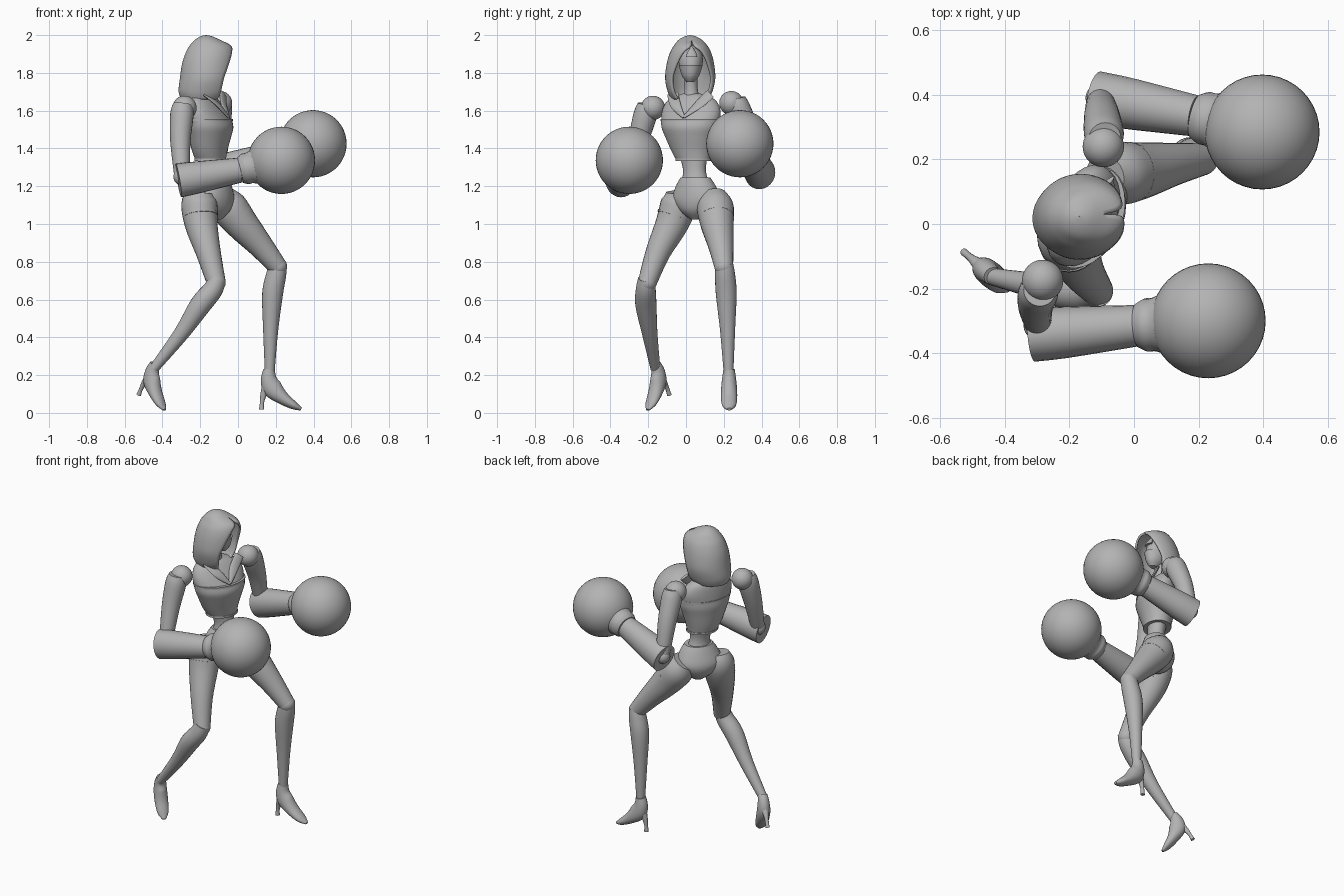
import bpy, bmesh, math
from mathutils import Vector, Matrix

cube = bpy.data.objects.get("Cube")
if cube:
    bpy.data.objects.remove(cube, do_unlink=True)

grey = bpy.data.materials.new("plain grey")
grey.use_nodes = True
grey.diffuse_color = (0.45, 0.45, 0.45, 1)
grey.node_tree.nodes["Principled BSDF"].inputs["Base Color"].default_value = (0.45, 0.45, 0.45, 1)
UP = Vector((0, 0, 1))


def heading(deg):
    """Horizontal direction, measured from +x."""
    return Vector((math.cos(math.radians(deg)), math.sin(math.radians(deg)), 0))


def finish(name, bm, angle=40):
    bmesh.ops.recalc_face_normals(bm, faces=bm.faces)
    mesh = bpy.data.meshes.new(name)
    bm.to_mesh(mesh)
    bm.free()
    mesh.materials.append(grey)
    ob = bpy.data.objects.new(name, mesh)
    bpy.context.collection.objects.link(ob)
    bpy.ops.object.select_all(action="DESELECT")
    ob.select_set(True)
    bpy.context.view_layer.objects.active = ob
    bpy.ops.object.shade_smooth_by_angle(angle=math.radians(angle))
    return ob


def spline(rows, steps):
    """Smooth a list of equal-length number rows."""
    rows = [Vector(r) for r in rows]
    out = []
    for i in range(len(rows) - 1):
        a, b, c, d = rows[max(i - 1, 0)], rows[i], rows[i + 1], rows[min(i + 2, len(rows) - 1)]
        for s in range(steps):
            t = s / steps
            out.append(b + (c - a) * (t / 2) + (a * 2 - b * 5 + c * 4 - d) * (t * t / 2)
                       + (b * 3 - a - c * 3 + d) * (t ** 3 / 2))
    return out + [rows[-1]]


def loft(name, rings, side=Vector((0, 1, 0)), upright=False, sides=24, steps=4):
    """Rings are x, y, z, radius and optionally a second radius across the side direction."""
    rings = spline([tuple(r) if len(r) == 5 else (*r, r[3]) for r in rings], steps)
    points = [Vector(r[:3]) for r in rings]
    bm = bmesh.new()
    loops = []
    for i, r in enumerate(rings):
        along = UP if upright else (points[min(i + 1, len(points) - 1)] - points[max(i - 1, 0)]).normalized()
        u = (side - along * side.dot(along)).normalized()
        v = along.cross(u)
        loops.append([bm.verts.new(points[i] + u * r[3] * math.cos(a) + v * r[4] * math.sin(a))
                      for a in (math.tau * k / sides for k in range(sides))])
    for p, q in zip(loops, loops[1:]):
        for k in range(sides):
            bm.faces.new((p[k - 1], p[k], q[k], q[k - 1]))
    bm.faces.new(loops[0])
    bm.faces.new(loops[-1])
    return finish(name, bm)


def ball(name, centre, size, turn=0):
    bm = bmesh.new()
    bmesh.ops.create_uvsphere(bm, u_segments=40, v_segments=24, radius=1)
    size = size if isinstance(size, tuple) else (size,) * 3
    bm.transform(Matrix.LocRotScale(Vector(centre), Matrix.Rotation(math.radians(turn), 3, "Z"), Vector(size)))
    return finish(name, bm)


# Torso, turned towards the right arm
chest_left = heading(66)
loft("chest", [(-.19, .03, 1.69, .05, .04), (-.185, .03, 1.66, .13, .065), (-.168, .028, 1.6, .165, .088),
               (-.15, .022, 1.53, .16, .108)], chest_left, True, 32)
corset = [(-.15, .022, 1.55, .162, .108), (-.147, .022, 1.51, .158, .114), (-.148, .025, 1.46, .14, .105),
          (-.15, .032, 1.39, .115, .09), (-.145, .04, 1.34, .095, .078)]
loft("corset", corset, chest_left, True, 32)
for i, name in ((0, "bust_trim"), (4, "corset_hem")):
    x, y, z, w, d = corset[i]
    loft(name, [(x, y, z - .006, w + .004, d + .004), (x, y, z + .006, w + .004, d + .004)],
         chest_left, True, 32, 1)
loft("abdomen", [(-.145, .04, 1.37, .08, .06), (-.132, .045, 1.28, .062, .05), (-.128, .05, 1.2, .085, .065)],
     chest_left, True)
pelvis_left = heading(55)
loft("pelvis", [(-.125, .05, 1.245, .085, .068), (-.128, .052, 1.2, .115, .085), (-.135, .055, 1.13, .14, .1),
                (-.13, .058, 1.07, .095, .085), (-.125, .06, 1.025, .035, .04)], pelvis_left, True, 32)
loft("neck", [(-.185, .03, 1.64, .05), (-.18, .027, 1.72, .034), (-.175, .025, 1.8, .036)])
for s, name in ((1, "left_lapel"), (-1, "right_lapel")):
    loft(name, [(-.13 + .05 * s, .03 + .1 * s, 1.69, .03, .008), (-.09 + .015 * s, .005 + .06 * s, 1.63, .028, .008),
                (-.05, -.012, 1.565, .008, .006)], chest_left, sides=12)

# Head with face mask
loft("head", [(-.135, .022, 1.755, .018, .025), (-.15, .024, 1.785, .042, .06), (-.165, .025, 1.84, .062, .085),
              (-.175, .025, 1.9, .06, .08), (-.18, .025, 1.945, .025, .035)], heading(95), True)
loft("face_mask", [(-.135, .022, 1.752, .02, .03), (-.146, .024, 1.785, .046, .064),
                   (-.16, .025, 1.842, .064, .09)], heading(95), True)
loft("brow_crest", [(-.085, .03, 1.885, .03, .012), (-.095, .03, 1.91, .022, .012), (-.115, .03, 1.94, .004, .008)],
     heading(95), True, 12)

# Hood: rows of height, back, front, half width and half opening, swept round the head
forward, left = heading(6), heading(96)
bm = bmesh.new()
rows = []
for z, back, front, half, gap in spline([
        (1.66, -.3, -.115, .1, .075), (1.7, -.315, -.1, .118, .098), (1.77, -.308, -.085, .133, .108),
        (1.85, -.296, -.055, .125, .085), (1.91, -.276, -.036, .108, .052), (1.945, -.256, -.038, .088, .012),
        (1.975, -.228, -.095, .062, 0), (1.993, -.2, -.135, .03, 0), (2.0, -.172, -.168, .001, 0)], 4):
    start = math.asin(max(0, min(1, gap / half)))
    row = []
    for k in range(33):
        a = start + (math.tau - 2 * start) * k / 32
        reach = back + (front - back) * (1 + math.cos(a)) / (1 + math.cos(start))
        p = Vector((-.17, .022, z)) + forward * (reach + .17) + left * half * math.sin(a)
        row.append(bm.verts.new(p))
    rows.append(row)
for p, q in zip(rows, rows[1:]):
    for k in range(32):
        bm.faces.new((p[k], p[k + 1], q[k + 1], q[k]))
bmesh.ops.remove_doubles(bm, verts=bm.verts, dist=.0008)
hood = finish("hood", bm)
rim = hood.modifiers.new("cloth", "SOLIDIFY")
rim.thickness = .012
rim.offset = -1

# Arms with round gloves
arms = {
    "right": ((-.283, -.175, 1.615), [(-.292, -.205, 1.635, .05), (-.297, -.215, 1.58, .062),
              (-.305, -.255, 1.44, .054), (-.297, -.315, 1.25, .04)],
              (-.315, -.345, 1.23), (.01, -.315, 1.285), (.23, -.3, 1.337)),
    "left": ((-.095, .24, 1.64), [(-.09, .265, 1.665, .05), (-.093, .28, 1.61, .062),
             (-.1, .34, 1.47, .054), (-.105, .39, 1.28, .04)],
             (-.118, .392, 1.27), (.19, .335, 1.37), (.397, .285, 1.425)),
}
for name, (shoulder, upper, elbow, wrist, glove) in arms.items():
    ball(name + "_shoulder", shoulder, .064)
    loft(name + "_upper_arm", upper, Vector((1, 0, 0)))
    ball(name + "_elbow", upper[-1][:3], .045)
    e, w, g = Vector(elbow), Vector(wrist), Vector(glove)
    loft(name + "_forearm", [(*e, .082, .09), (*e.lerp(w, .3), .08, .085), (*e.lerp(w, .75), .07, .073),
                             (*w, .064, .066)])
    loft(name + "_cuff", [(*w, .068), (*w.lerp(g, .12), .082), (*w.lerp(g, .25), .084),
                          (*w.lerp(g, .45), .105)])
    ball(name + "_glove", glove, .178)

# Legs
legs = {
    "right": ([(-.2, -.035, 1.17, .07), (-.205, -.038, 1.11, .095), (-.195, -.075, 1.0, .087),
               (-.157, -.148, .85, .066), (-.115, -.205, .69, .05)],
              [(-.108, -.208, .71, .046), (-.135, -.213, .65, .053), (-.2, -.212, .57, .056),
               (-.3, -.192, .42, .041), (-.445, -.162, .235, .026)]),
    "left": ([(-.09, .145, 1.15, .07), (-.05, .155, 1.09, .097), (.02, .165, 1.0, .088),
              (.12, .185, .885, .067), (.21, .2, .775, .05)],
             [(.213, .203, .79, .046), (.202, .207, .73, .053), (.183, .213, .63, .055),
              (.173, .22, .44, .04), (.168, .225, .22, .026)]),
}
for name, (thigh, shin) in legs.items():
    loft(name + "_thigh", thigh)
    ball(name + "_knee", thigh[-1][:3], .05)
    loft(name + "_shin", shin)
    # Thin band where the briefs end
    a, b = Vector(thigh[1][:3]), Vector(thigh[2][:3])
    loft(name + "_thigh_band", [(*a.lerp(b, .55), .094), (*a.lerp(b, .65), .093)], steps=1)

# High-heeled shoes, built from the ankle and then posed
for name, ankle, yaw, pitch, scale in (("left", (.165, .228, .225), 0, 0, 1),
                                       ("right", (-.44, -.16, .255), -40, 24, .93)):
    pose = (Matrix.Translation(ankle) @ Matrix.Rotation(math.radians(yaw), 4, "Z")
            @ Matrix.Rotation(math.radians(pitch), 4, "Y") @ Matrix.Scale(scale, 4))
    across = (pose.to_3x3() @ Vector((0, 1, 0))).normalized()

    def posed(rows):
        return [(*(pose @ Vector((x, 0, z))), w * scale, h * scale) for x, z, w, h in rows]

    loft(name + "_shoe", posed([(0, .005, .03, .03), (-.002, -.045, .037, .042), (.018, -.095, .042, .052),
                                (.07, -.145, .043, .036), (.13, -.185, .036, .022), (.17, -.205, .012, .008)]), across)
    loft(name + "_heel", posed([(-.012, -.08, .028, .026), (-.03, -.13, .016, .017), (-.038, -.17, .012, .011),
                                (-.04, -.207, .013, .014)]), across, sides=12)
